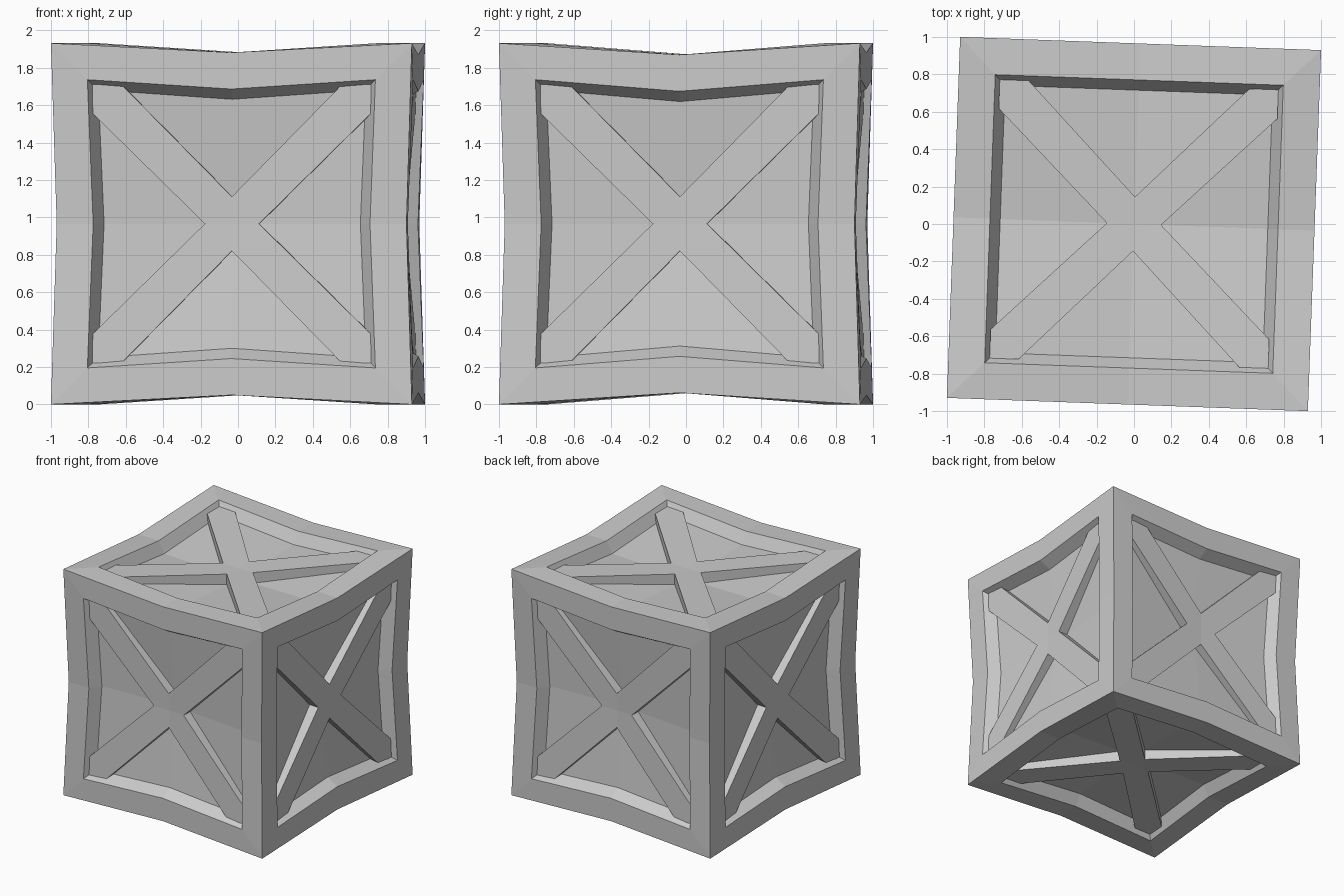
import bpy, bmesh, math
from mathutils import Vector, Matrix

if "Cube" in bpy.data.objects:
    bpy.data.objects.remove(bpy.data.objects["Cube"])

H = 0.9656                      # half size of the crate
PLACE = Matrix.Translation((0, 0, H)) @ Matrix.Rotation(math.radians(-2.1), 4, 'Z')
RING = [(1, 0), (1, 1), (0, 1), (-1, 1), (-1, 0), (-1, -1), (0, -1), (1, -1)]


def axes(k, s):
    """Normal n and in-plane u, v (u x v = n) of one crate side."""
    e = [Vector((1, 0, 0)), Vector((0, 1, 0)), Vector((0, 0, 1))]
    return s * e[k], e[(k + 1) % 3], s * e[(k + 2) % 3]


def rim_point(d):
    """Crate corner, or edge middle pinched inwards."""
    p = d * H
    if abs(d.x) < 0.5:
        p.z -= 0.05 * d.z
    elif abs(d.y) < 0.5:
        p.z -= 0.062 * d.z
    elif abs(d.z) < 0.5:
        p.x -= 0.03 * d.x
        p.y -= 0.03 * d.y
    return p


def finish(bm, name):
    bmesh.ops.remove_doubles(bm, verts=bm.verts, dist=0.0005)
    bm.transform(PLACE)
    me = bpy.data.meshes.new(name)
    bm.to_mesh(me)
    bm.free()
    ob = bpy.data.objects.new(name, me)
    bpy.context.collection.objects.link(ob)


SIDES = [(k, s) for k in range(3) for s in (1, -1)]

# crate shell: pinched frame, sloped recess walls and dished panel on each side
bm = bmesh.new()
for k, s in SIDES:
    n, u, v = axes(k, s)
    rings = [[], [], []]
    for a, b in RING:
        d = u * a + v * b
        p = rim_point(n + d)
        rings[0].append(bm.verts.new(p))
        rings[1].append(bm.verts.new(p - d * 0.195))
        rings[2].append(bm.verts.new(p - d * 0.25 - n * 0.095))
    centre = bm.verts.new(n * (H - 0.17))
    for i in range(8):
        j = (i + 1) % 8
        for outer, inner in zip(rings, rings[1:]):
            bm.faces.new((outer[i], outer[j], inner[j], inner[i]))
        bm.faces.new((rings[2][i], rings[2][j], centre))
finish(bm, "crate_shell")

# crossed braces: four pointed arms per side, dipping to the centre
T, C, W = 0.745, 0.155, 0.145   # tip position, tip chamfer, notch half width
ARM = [(W, 0), (T, T - C), (T, T), (T - C, T), (0, W)]
bm = bmesh.new()
for k, s in SIDES:
    n, u, v = axes(k, s)
    for q in range(4):
        rot = Matrix.Rotation(q * math.pi / 2, 2)
        top, low = [], []
        for a, b in [(0, 0)] + ARM:
            r = (a + b) / (2 * T)
            c = rot @ Vector((a, b))
            flat = u * c.x + v * c.y
            top.append(bm.verts.new(flat + n * (H - 0.08 + 0.04 * r)))
            low.append(bm.verts.new(flat + n * (H - 0.175 + 0.06 * r)))
        bm.faces.new(top)
        for i in range(1, 5):
            bm.faces.new((top[i], low[i], low[i + 1], top[i + 1]))
finish(bm, "cross_braces")
